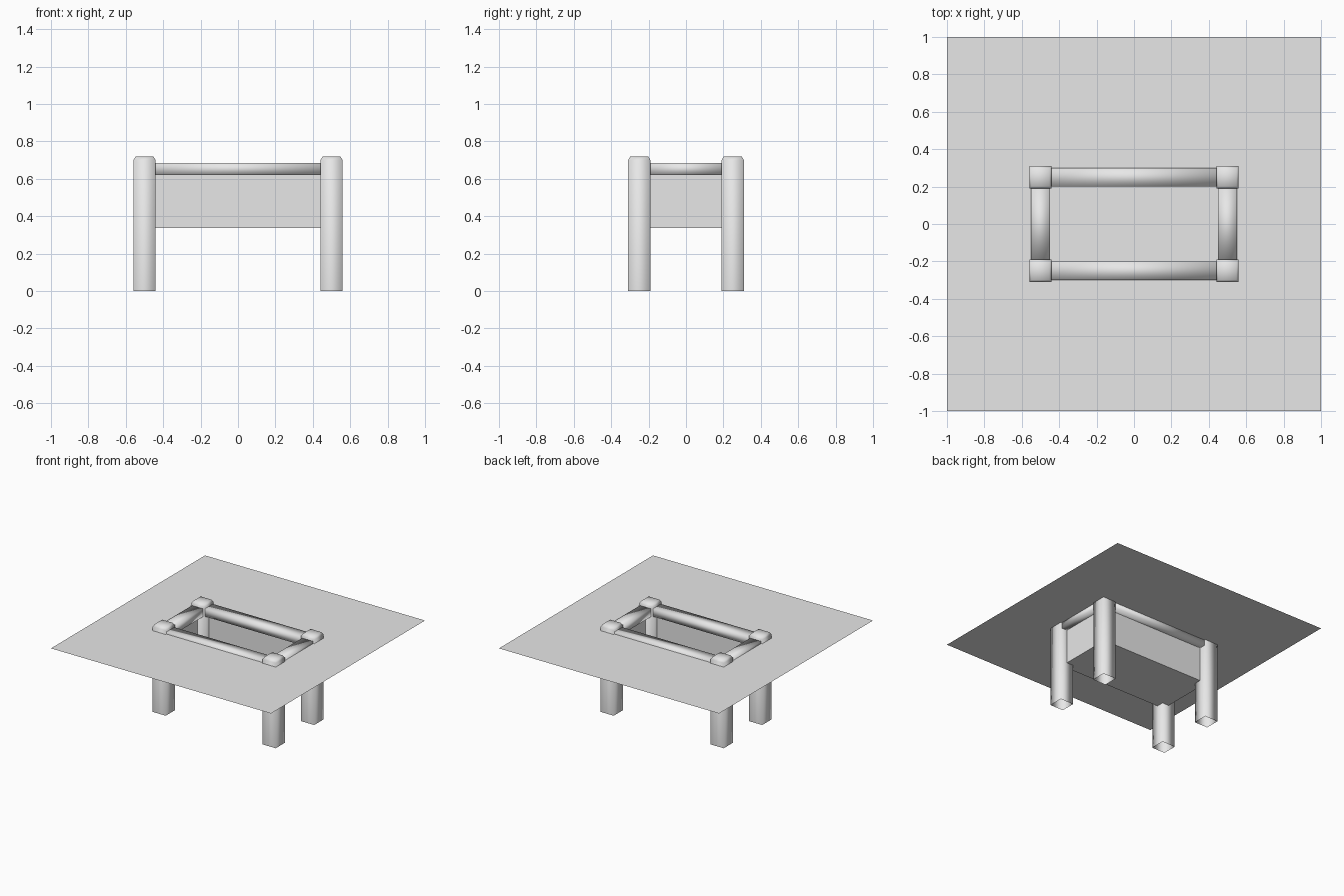
import bpy
import bmesh

cube = bpy.data.objects.get("Cube")
if cube:
    bpy.data.objects.remove(cube, do_unlink=True)

grey = bpy.data.materials.new("plain_grey")
grey.use_nodes = True
grey.diffuse_color = (0.8, 0.8, 0.8, 1)
grey.node_tree.nodes["Principled BSDF"].inputs["Base Color"].default_value = (0.8, 0.8, 0.8, 1)

POST_X, POST_Y = 0.5, 0.25
POST_HALF, RAIL_HALF = 0.06, 0.05
SHEET_Z, FLOOR_Z = 0.667, 0.337
RAIL_LOW, RAIL_HIGH = 0.62, 0.685


def ring(bm, hx, hy, z):
    """Rectangle of four vertices, counter-clockwise from above."""
    return [bm.verts.new((sx * hx, sy * hy, z))
            for sx, sy in ((-1, -1), (1, -1), (1, 1), (-1, 1))]


def bridge(bm, lower, upper):
    for i in range(4):
        j = (i + 1) % 4
        bm.faces.new((lower[i], lower[j], upper[j], upper[i]))


def finish(bm, name, location=(0, 0, 0), smooth=True):
    mesh = bpy.data.meshes.new(name)
    for face in bm.faces:
        face.smooth = smooth
    bm.to_mesh(mesh)
    bm.free()
    mesh.materials.append(grey)
    obj = bpy.data.objects.new(name, mesh)
    obj.location = location
    bpy.context.collection.objects.link(obj)
    return obj


# Square post, open underneath, with a chamfered top
def post(name, x, y):
    bm = bmesh.new()
    rings = [ring(bm, h, h, z) for h, z in
             ((POST_HALF, 0), (POST_HALF, 0.70), (POST_HALF - 0.012, 0.719))]
    for low, high in zip(rings, rings[1:]):
        bridge(bm, low, high)
    bm.faces.new(rings[-1])
    finish(bm, name, (x, y, 0))


# Softly shaded rectangular rail between two posts
def rail(name, x, y, hx, hy):
    bm = bmesh.new()
    low, high = ring(bm, hx, hy, RAIL_LOW), ring(bm, hx, hy, RAIL_HIGH)
    bridge(bm, low, high)
    bm.faces.new(high)
    bm.faces.new(low[::-1])
    finish(bm, name, (x, y, 0))


for sx, side in ((1, "left"), (-1, "right")):
    for sy, end in ((-1, "front"), (1, "back")):
        post(f"{end}_{side}_post", sx * POST_X, sy * POST_Y)
    rail(f"{side}_rail", sx * POST_X, 0, RAIL_HALF, POST_Y - POST_HALF)
for sy, end in ((-1, "front"), (1, "back")):
    rail(f"{end}_rail", 0, sy * POST_Y, POST_X - POST_HALF, RAIL_HALF)

# Wide thin sheet with a sunken basin in the middle
bm = bmesh.new()
outer = ring(bm, 1, 1, SHEET_Z)
rim = ring(bm, POST_X, POST_Y, SHEET_Z)
floor = ring(bm, POST_X, POST_Y, FLOOR_Z)
bridge(bm, outer, rim)
bridge(bm, rim, floor)
bm.faces.new(floor)
finish(bm, "sheet_with_basin", smooth=False)
